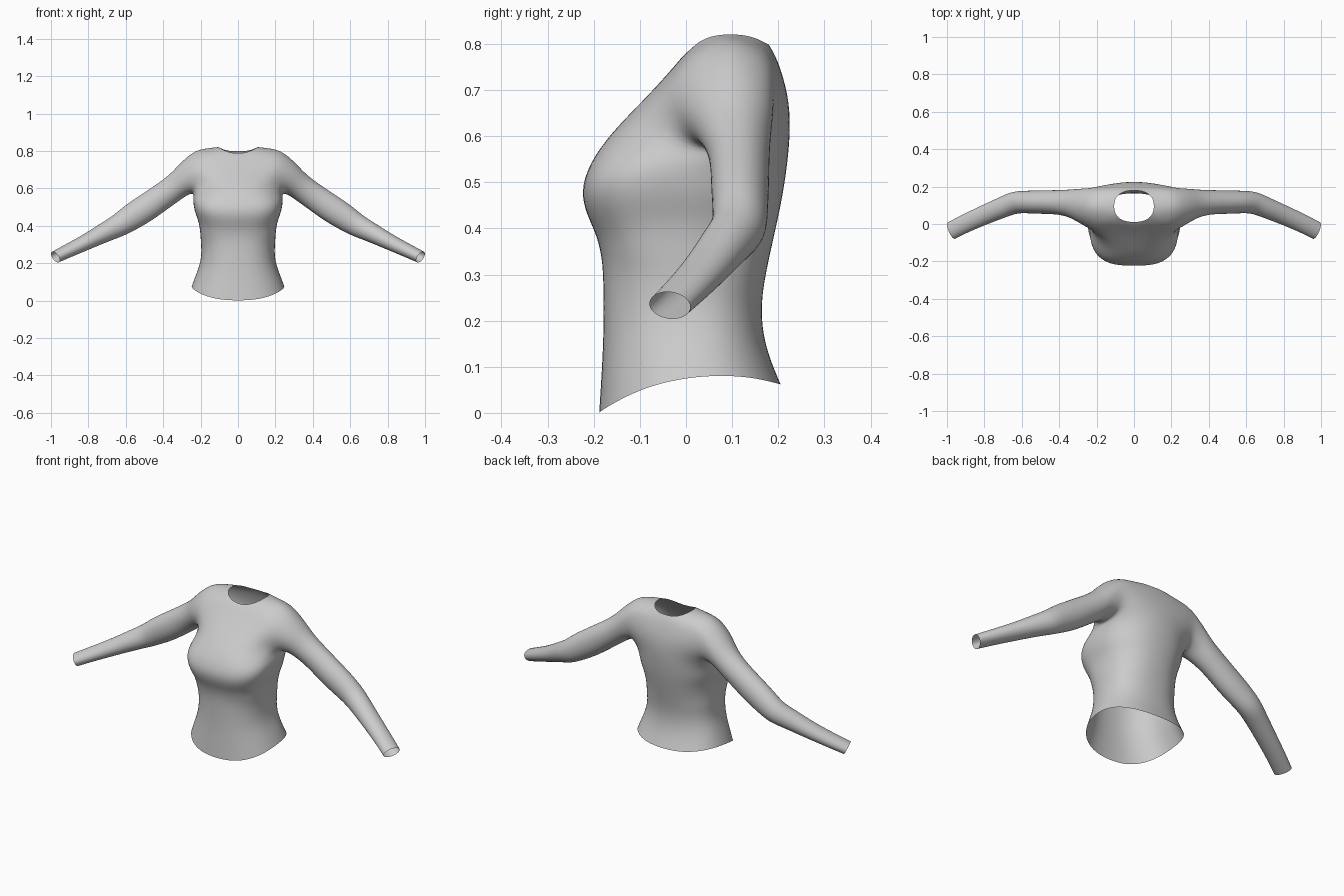
import bpy, bmesh
from math import sin, cos, radians
from mathutils import Vector

if "Cube" in bpy.data.objects:
    bpy.data.objects.remove(bpy.data.objects["Cube"])

bm = bmesh.new()


def hem_z(y):
    if y < 0.08:
        return 0.081 - 0.081 * ((0.08 - y) / 0.27) ** 2.3
    return 0.081 - 0.02 * ((y - 0.08) / 0.127) ** 2


def half_ring(yf, yc, yb, w, nf, nb):
    """13 points of a rounded half section, front centre to back centre."""
    pts = []
    for i in range(13):
        a = radians(-90 + 15 * i)
        n = nf if i < 6 else nb
        c, s = max(cos(a), 0), abs(sin(a))
        x = 0 if i in (0, 12) else w * c ** (2 / n)
        depth = (yf - yc) if i < 6 else (yb - yc)
        pts.append((x, yc + depth * s ** (2 / n)))
    return pts


def panel(centre, edge, power):
    """5 points from the centre line to the armhole edge."""
    c, e = Vector(centre), Vector(edge)
    out = []
    for i in range(5):
        t = i / 4
        p = c.lerp(e, t ** power)
        p.x = e.x * t
        out.append(p)
    return out


def add_row(pts):
    return [bm.verts.new(p) if p is not None else None for p in pts]


rows = []
# waist: hem curve fades into level rows (fade, front, back, half width)
for t, yf, yb, w in [(0, -.19, .207, .25), (.25, -.185, .179, .229),
                     (.5, -.181, .166, .207), (.75, -.18, .165, .197),
                     (1, -.181, .174, .199)]:
    ring = half_ring(yf, 0.01, yb, w, 2.4, 2.3)
    rows.append(add_row([(x, y, hem_z(y) * (1 - t) + 0.3 * t) for x, y in ring]))

# bust (height, front, back, half width, front roundness)
for z, yf, yb, w, n in [(.345, -.185, .184, .202, 2.5), (.39, -.197, .194, .206, 2.6),
                        (.43, -.217, .203, .215, 2.8), (.48, -.23, .213, .235, 3.0),
                        (.54, -.212, .222, .243, 2.9)]:
    rows.append(add_row([(x, y, z) for x, y in half_ring(yf, -.01, yb, w, n, 2.3)]))

# chest and shoulder rows around the armhole
armpit = [(.23, .02, .585), (.235, .08, .573), (.235, .14, .585)]
top = [(.235, .045, .79), (.24, .09, .803), (.235, .135, .793)]
for fc, fe, fp, side, be, bc in [
        ((0, -.161, .61), (.215, -.03, .61), 3, armpit, (.22, .185, .62), (0, .228, .62)),
        ((0, -.08, .69), (.23, -.04, .69), 2.5, [None] * 3, (.24, .195, .70), (0, .222, .69)),
        ((0, -.025, .752), (.225, .0, .762), 2, top, (.225, .18, .768), (0, .204, .75))]:
    rows.append(add_row(panel(fc, fe, fp) + side + panel(bc, be, 2)[::-1]))

# yoke and neck opening
neck = [Vector((x, y, .787 + .034 * (x / .107) ** 2 + (.012 * (1 - x / .107) if y > .095 else 0)))
        for x, y in half_ring(.01, .095, .18, .107, 2.4, 2.4)]
yoke = [p.lerp(v.co, .5) + Vector((0, 0, .004)) for p, v in zip(neck, rows[-1])]
rows += [add_row(yoke), add_row(neck)]

for a, b in zip(rows, rows[1:]):
    for i in range(12):
        quad = [a[i], a[i + 1], b[i + 1], b[i]]
        if None not in quad:
            bm.faces.new(quad)

# sleeve: rings of 12 running from the armhole to the cuff
lo, mid, hi = rows[10:13]
prev = lo[4:9] + [mid[8]] + hi[4:9][::-1] + [mid[4]]
sleeve = [  # x, y, z, half depth, half height, tilt, yaw
    (.292, .097, .648, .092, .085, 15, 0),
    (.34, .110, .602, .074, .073, 22, 0),
    (.41, .117, .553, .064, .071, 32, 0),
    (.50, .117, .490, .063, .074, 33, 0),
    (.58, .118, .440, .060, .070, 33, 2),
    (.64, .116, .399, .060, .061, 31, 12),
    (.70, .090, .371, .056, .054, 28, 23),
    (.80, .049, .318, .052, .043, 27, 24),
    (.90, .004, .270, .049, .037, 27, 24),
    (.976, -.035, .233, .048, .033, 27, 23)]
for x, y, z, hy, hz, tilt, yaw in sleeve:
    tl, yw = radians(tilt), radians(yaw)
    back = Vector((sin(yw), cos(yw), 0))
    up = Vector((sin(tl) * cos(yw), -sin(tl) * sin(yw), cos(tl)))
    ring = []
    for k in range(12):
        a = radians(30 * (k - 2))
        ring.append(bm.verts.new(Vector((x, y, z)) + 1.04 * (back * sin(a) * hy - up * cos(a) * hz)))
    for k in range(12):
        j = (k + 1) % 12
        bm.faces.new([prev[k], prev[j], ring[j], ring[k]])
    prev = ring

bmesh.ops.recalc_face_normals(bm, faces=bm.faces)
# outward normals: the hem's front centre face must point to -y
bm.faces.ensure_lookup_table()
bm.normal_update()
if bm.faces[0].normal.y > 0:
    bmesh.ops.reverse_faces(bm, faces=bm.faces)
for f in bm.faces:
    f.smooth = True

mesh = bpy.data.meshes.new("long_sleeve_top")
bm.to_mesh(mesh)
bm.free()
obj = bpy.data.objects.new("long_sleeve_top", mesh)
bpy.context.collection.objects.link(obj)

# mirror to the other side, then smooth the cage
m = obj.modifiers.new("mirror", 'MIRROR')
m.use_clip = True
s = obj.modifiers.new("smooth", 'SUBSURF')
s.levels = s.render_levels = 2
